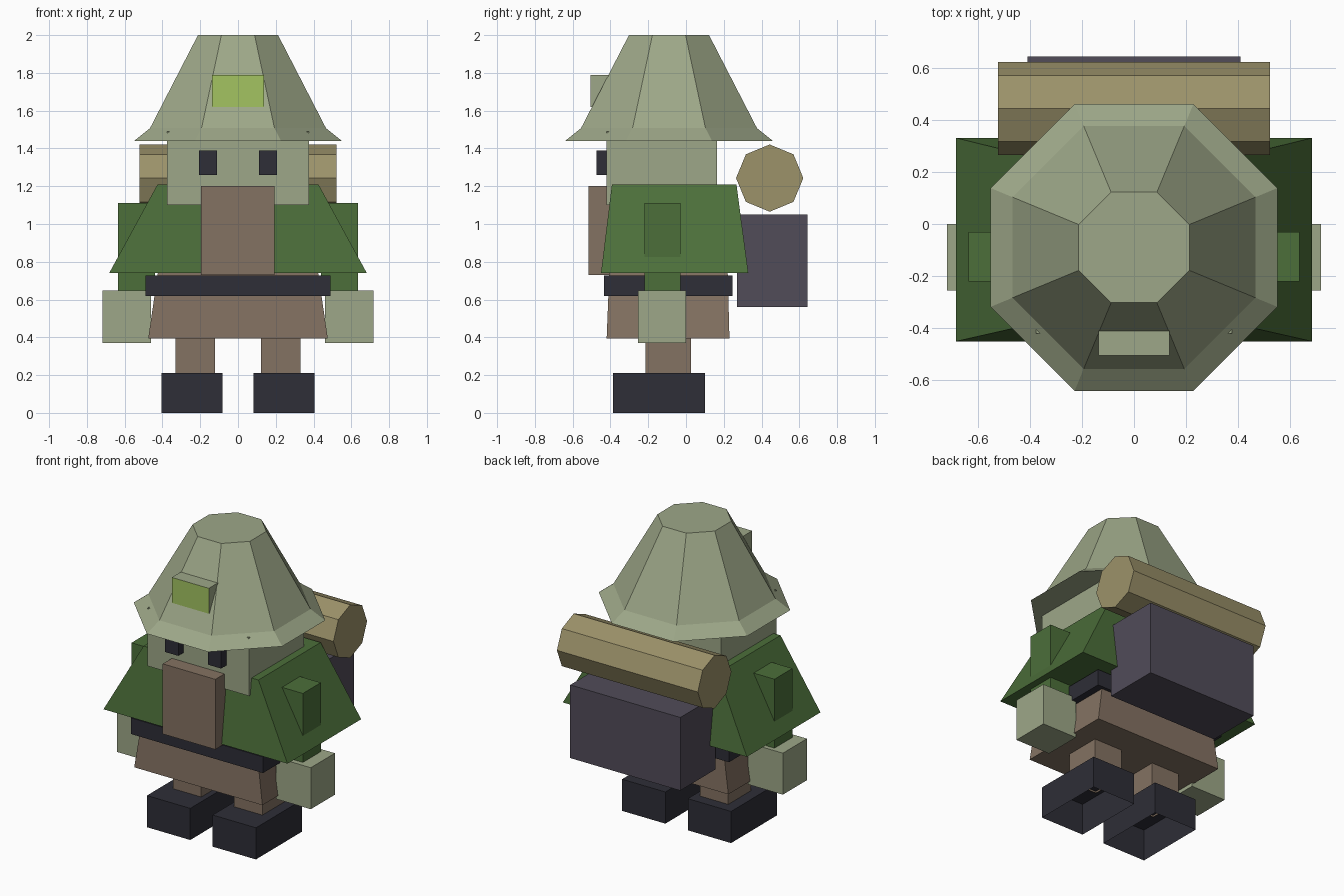
import bpy
import bmesh
import math

cube = bpy.data.objects.get("Cube")
if cube:
    bpy.data.objects.remove(cube, do_unlink=True)


def linear(c):
    c /= 255
    return c / 12.92 if c <= 0.04045 else ((c + 0.055) / 1.055) ** 2.4


def material(name, *rgb):
    colour = (*[linear(c) for c in rgb], 1)
    mat = bpy.data.materials.new(name)
    mat.use_nodes = True
    mat.diffuse_color = colour
    mat.node_tree.nodes["Principled BSDF"].inputs["Base Color"].default_value = colour
    return mat


SAGE = material("sage", 157, 167, 136)
LIME = material("lime", 163, 196, 97)
GREEN = material("forest green", 76, 111, 58)
BROWN = material("brown", 132, 114, 98)
DARK = material("near black", 46, 46, 55)
SLATE = material("slate purple", 81, 76, 89)
TAN = material("tan", 156, 146, 106)


def finish(name, bm, mat):
    bmesh.ops.recalc_face_normals(bm, faces=bm.faces[:])
    mesh = bpy.data.meshes.new(name)
    bm.to_mesh(mesh)
    bm.free()
    mesh.materials.append(mat)
    obj = bpy.data.objects.new(name, mesh)
    bpy.context.scene.collection.objects.link(obj)
    return obj


def loft(name, rings, mat, bottom=True):
    """Join rings of points with quads and cap the ends."""
    bm = bmesh.new()
    loops = [[bm.verts.new(p) for p in ring] for ring in rings]
    n = len(loops[0])
    for a, b in zip(loops, loops[1:]):
        for i in range(n):
            j = (i + 1) % n
            bm.faces.new((a[i], a[j], b[j], b[i]))
    bm.faces.new(loops[-1])
    if bottom:
        bm.faces.new(loops[0][::-1])
    return finish(name, bm, mat)


def rect(x, y, z):
    return [(x[0], y[0], z), (x[1], y[0], z), (x[1], y[1], z), (x[0], y[1], z)]


def box(name, x, y, z, mat, bottom=True):
    return loft(name, [rect(x, y, z[0]), rect(x, y, z[1])], mat, bottom)


def pair(name, x, y, z, mat, bottom=True):
    box("left_" + name, x, y, z, mat, bottom)
    box("right_" + name, (-x[1], -x[0]), y, z, mat, bottom)


# Hat: octagonal brim and crown
def octagon(apothem, z):
    r = apothem / math.cos(math.pi / 8)
    angles = [math.pi / 8 + i * math.pi / 4 for i in range(8)]
    return [(r * math.cos(a), -0.09 + r * math.sin(a), z) for a in angles]


loft("hat", [octagon(0.55, 1.44), octagon(0.466, 1.507), octagon(0.212, 2)], SAGE)

# Hat badge with a bright front
badge = box("hat_badge", (-0.137, 0.137), (-0.505, -0.35), (1.62, 1.79), SAGE)
badge.data.materials.append(LIME)
for face in badge.data.polygons:
    if face.normal.y < -0.9:
        face.material_index = 1

# Head, eyes and beard
box("head", (-0.375, 0.375), (-0.42, 0.165), (1.10, 1.49), SAGE)
pair("eye", (0.11, 0.207), (-0.475, -0.40), (1.26, 1.39), DARK)
box("beard", (-0.196, 0.194), (-0.517, -0.36), (0.73, 1.20), BROWN)

# Cape, tunic and belt
loft("cape", [rect((-0.682, 0.682), (-0.45, 0.33), 0.74),
              rect((-0.426, 0.426), (-0.392, 0.267), 1.21)], GREEN)
loft("tunic", [rect((-0.475, 0.475), (-0.42, 0.23), 0.395),
               rect((-0.42, 0.42), (-0.405, 0.22), 0.77)], BROWN)
box("belt", (-0.49, 0.49), (-0.435, 0.245), (0.62, 0.728), DARK)

# Arms and legs
pair("sleeve", (0.44, 0.635), (-0.22, -0.03), (0.63, 1.11), GREEN)
pair("hand", (0.46, 0.718), (-0.255, 0.0), (0.37, 0.648), SAGE)
pair("leg", (0.122, 0.332), (-0.215, 0.027), (0.2, 0.41), BROWN, bottom=False)
pair("boot", (0.083, 0.404), (-0.387, 0.1), (0, 0.212), DARK, bottom=False)

# Backpack and octagonal bedroll
box("backpack", (-0.408, 0.408), (0.27, 0.643), (0.56, 1.05), SLATE)
roll = []
for x in (-0.522, 0.522):
    roll.append([(x, 0.443 + 0.178 * math.cos(i * math.pi / 4),
                  1.243 + 0.178 * math.sin(i * math.pi / 4)) for i in range(8)])
loft("bedroll", roll, TAN)
